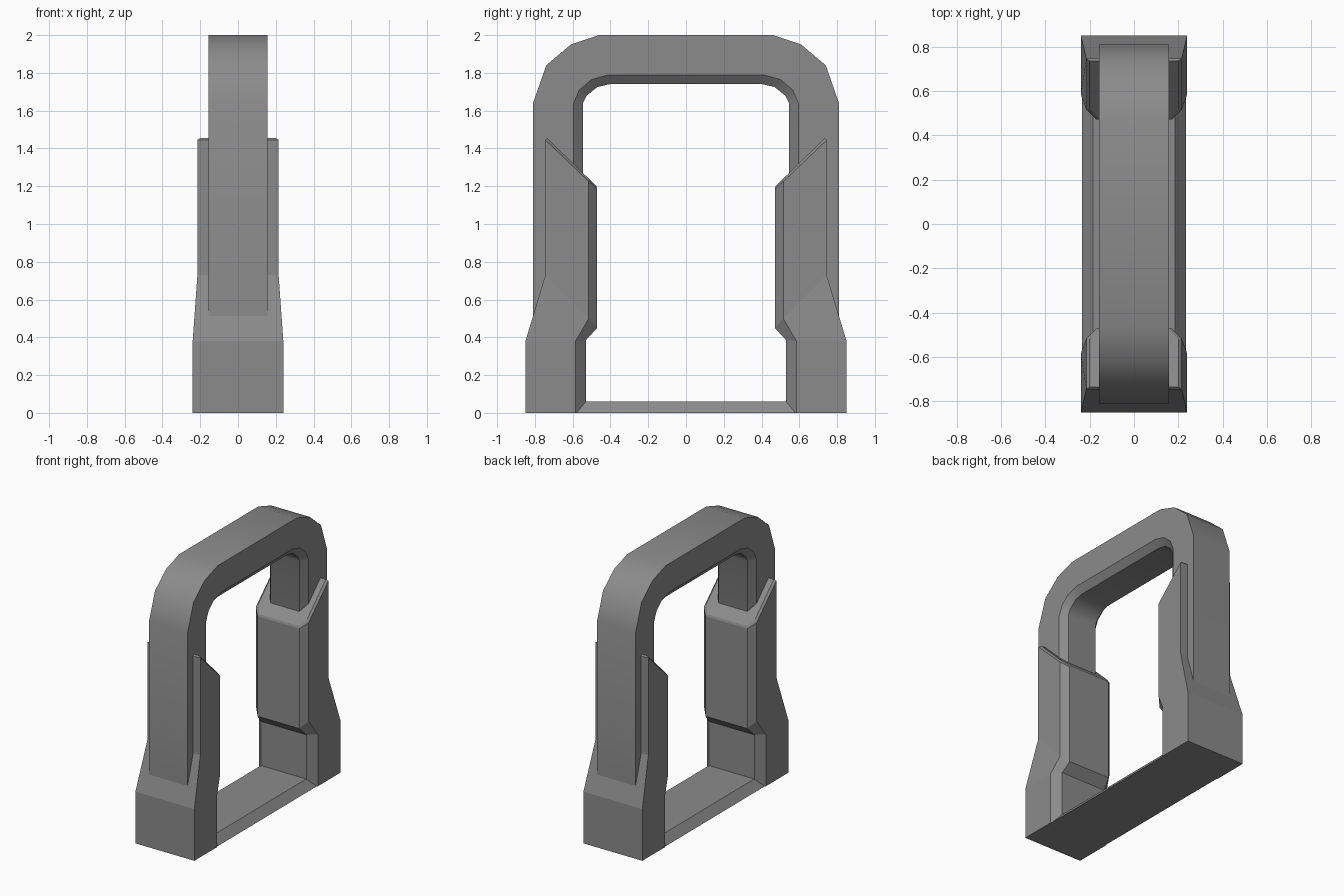
import bpy, bmesh, math

cube = bpy.data.objects.get("Cube")
if cube:
    bpy.data.objects.remove(cube, do_unlink=True)

grey = bpy.data.materials.new("plain_grey")
grey.use_nodes = True
COLOUR = (0.26, 0.26, 0.26, 1)
grey.diffuse_color = COLOUR
grey.node_tree.nodes["Principled BSDF"].inputs["Base Color"].default_value = COLOUR


def loft(name, rings, smooth=None):
    """Skin a row of equal-sized closed rings and cap both ends."""
    bm = bmesh.new()
    rows = [[bm.verts.new(p) for p in ring] for ring in rings]
    n = len(rows[0])
    for a, b in zip(rows, rows[1:]):
        for i in range(n):
            j = (i + 1) % n
            bm.faces.new((a[i], a[j], b[j], b[i]))
    bm.faces.new(rows[0])
    bm.faces.new(rows[-1])
    bmesh.ops.recalc_face_normals(bm, faces=bm.faces)
    mesh = bpy.data.meshes.new(name)
    bm.to_mesh(mesh)
    bm.free()
    mesh.materials.append(grey)
    obj = bpy.data.objects.new(name, mesh)
    bpy.context.collection.objects.link(obj)
    if smooth:
        bpy.ops.object.select_all(action='DESELECT')
        obj.select_set(True)
        bpy.context.view_layer.objects.active = obj
        bpy.ops.object.shade_smooth_by_angle(angle=math.radians(smooth))
    return obj


def section(outer, edge, inner, w, wi):
    """Six-sided ring, chamfered on its inner side; points are (y, z)."""
    return [(-w, *outer), (w, *outer), (w, *edge),
            (wi, *inner), (-wi, *inner), (-w, *edge)]


# Arch: outer, side-edge and inner outlines of one half, then mirrored
outer = [(.81, .45), (.81, 1.64), (.74, 1.84), (.61, 1.95), (.46, 2.0)]
edge = [(.595, .45), (.595, 1.64), (.565, 1.71), (.50, 1.765), (.41, 1.79)]
inner = [(.545, .45), (.545, 1.64), (.525, 1.68), (.47, 1.725), (.405, 1.74)]
half = list(zip(outer, edge, inner))
full = half + [tuple((-y, z) for y, z in pts) for pts in reversed(half)]
loft("arch", [section(*pts, .157, .118) for pts in full], smooth=32)

# Leg sleeves: wide foot, tapered shoulder, slanted top with a fine chamfer
sleeve = [
    ((.85, 0), (.585, 0), (.53, 0), .24, .185),
    ((.85, .38), (.585, .38), (.53, .385), .24, .185),
    ((.745, .73), (.515, .50), (.47, .45), .215, .17),
    ((.745, 1.445), (.515, 1.225), (.47, 1.185), .215, .17),
    ((.735, 1.455), (.52, 1.245), (.475, 1.2), .2, .16),
]
for name, side in (("front_sleeve", -1), ("back_sleeve", 1)):
    rings = [section(*[(side * y, z) for y, z in row[:3]], *row[3:])
             for row in sleeve]
    loft(name, rings)

# Floor sill with sloping sides
loft("floor_sill", [[(-.235, y, 0), (.235, y, 0), (.185, y, .06), (-.185, y, .06)]
                    for y in (-.6, .6)])
